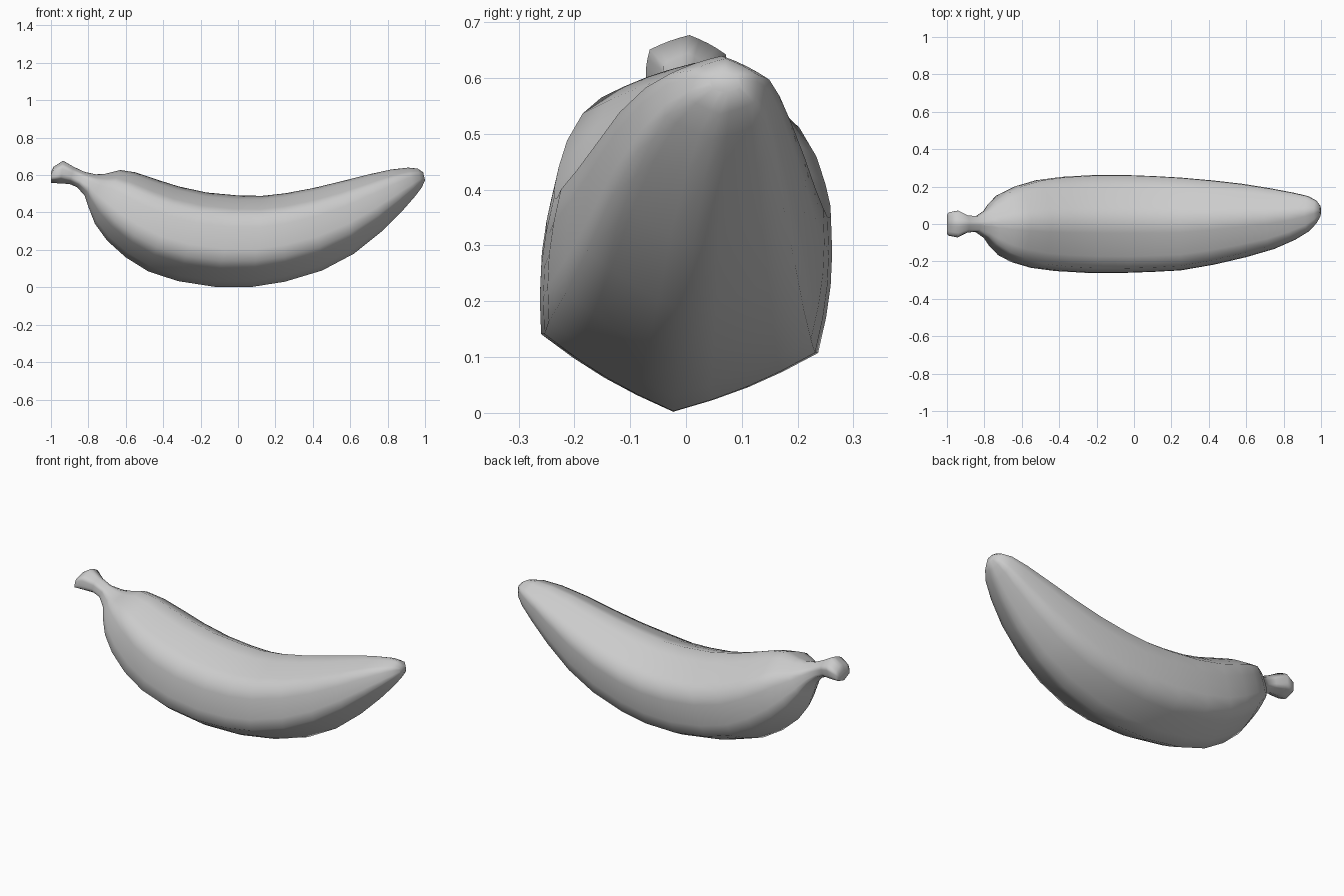
import bpy, bmesh, math

if "Cube" in bpy.data.objects:
    bpy.data.objects.remove(bpy.data.objects["Cube"])

SIDES = 24
ROLL = -0.08   # slight twist of the six-ridged section


def section():
    """Softened hexagon, scaled so it spans -1..1 both ways."""
    pts = []
    for i in range(SIDES):
        a = 2 * math.pi * i / SIDES
        d = (a + math.pi / 3) % (math.pi / 3) - math.pi / 6
        d = a - math.pi * round(a / (math.pi / 3)) / 3   # angle from nearest flat
        hexagon = math.cos(math.pi / 6) / math.cos(d)
        r = 0.7 * hexagon + 0.3 * 0.95
        pts.append((r * math.cos(a + ROLL), r * math.sin(a + ROLL)))
    mu = max(abs(p[0]) for p in pts)
    mv = max(abs(p[1]) for p in pts)
    return [(u / mu, v / mv) for u, v in pts]


# rings from stem to tip: top x, top z, bottom x, bottom z, half width, centre y
RINGS = [
    (-1.0, .615, -1.0, .565, .05, 0),
    (-.985, .645, -.998, .557, .062, 0),
    (-.935, .677, -.95, .556, .072, 0),
    (-.88, .645, -.90, .552, .045, 0),
    (-.82, .617, -.86, .535, .043, 0),
    (-.76, .604, -.82, .49, .075, 0),
    (-.71, .607, -.80, .43, .118, 0),
    (-.63, .627, -.765, .34, .168, 0),
    (-.55, .615, -.70, .25, .205, 0),
    (-.44, .578, -.60, .16, .236, 0),
    (-.32, .54, -.48, .085, .252, 0),
    (-.17, .507, -.32, .033, .261, 0),
    (0, .491, -.12, .002, .262, 0),
    (.13, .489, .08, .003, .256, 0),
    (.25, .502, .25, .03, .248, 0),
    (.40, .53, .45, .09, .225, .008),
    (.55, .566, .62, .18, .197, .018),
    (.70, .604, .77, .30, .163, .028),
    (.82, .63, .88, .41, .127, .042),
    (.91, .64, .95, .49, .094, .056),
    (.96, .635, .983, .535, .062, .066),
    (.99, .615, 1.0, .572, .028, .07),
]

# banana skin lofted through the rings
bm = bmesh.new()
profile = section()
loops = []
for xt, zt, xb, zb, w, yc in RINGS:
    loops.append([bm.verts.new(((xt + xb) / 2 + v * (xt - xb) / 2,
                                yc + u * w,
                                (zt + zb) / 2 + v * (zt - zb) / 2))
                  for u, v in profile])
for a, b in zip(loops, loops[1:]):
    for i in range(SIDES):
        j = (i + 1) % SIDES
        bm.faces.new((a[i], a[j], b[j], b[i]))
bm.faces.new(loops[0])
bm.faces.new(loops[-1])
bmesh.ops.recalc_face_normals(bm, faces=bm.faces)
for f in bm.faces:
    f.smooth = True

mesh = bpy.data.meshes.new("banana")
bm.to_mesh(mesh)
bm.free()
banana = bpy.data.objects.new("banana", mesh)
bpy.context.collection.objects.link(banana)
